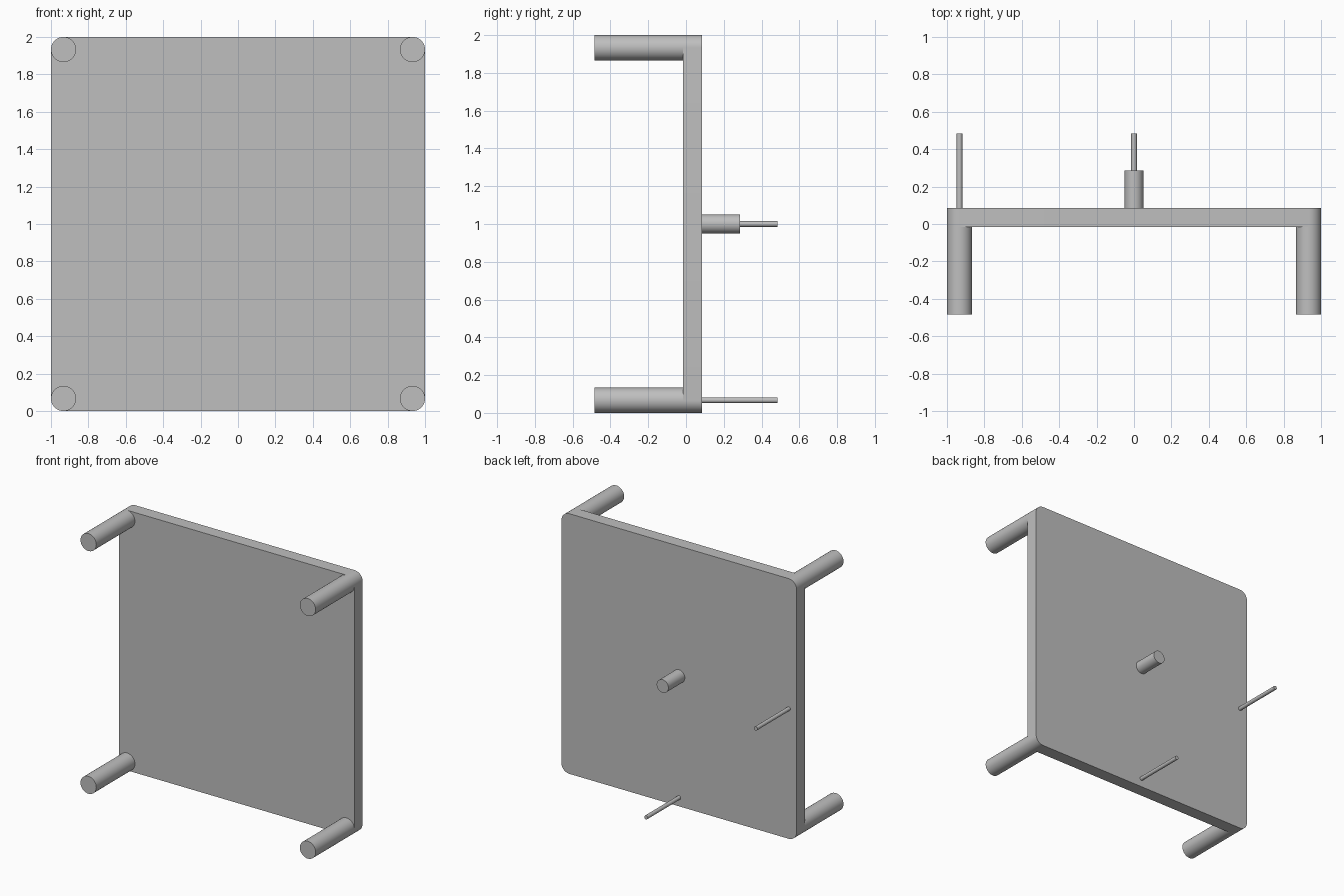
import bpy
import bmesh
from math import radians
from mathutils import Vector

if "Cube" in bpy.data.objects:
    bpy.data.objects.remove(bpy.data.objects["Cube"], do_unlink=True)

GREY = (0.52, 0.52, 0.52, 1)
grey = bpy.data.materials.new("plain grey")
grey.use_nodes = True
grey.diffuse_color = GREY
grey.node_tree.nodes["Principled BSDF"].inputs["Base Color"].default_value = GREY

FRONT, BACK, END = -0.015, 0.085, 0.485
CORNER = 0.067


def finish(obj, name):
    obj.name = name
    obj.data.name = name
    obj.data.materials.append(grey)
    bpy.ops.object.select_all(action="DESELECT")
    obj.select_set(True)
    bpy.context.view_layer.objects.active = obj
    bpy.ops.object.shade_smooth_by_angle(angle=radians(30))


def rod(name, x, z, radius, y0, y1, sides=48):
    """Cylinder running along y."""
    bpy.ops.mesh.primitive_cylinder_add(
        vertices=sides, radius=radius, depth=y1 - y0,
        location=(x, (y0 + y1) / 2, z), rotation=(radians(90), 0, 0))
    finish(bpy.context.object, name)


# Square plate, upright, with its four corners rounded
mesh = bpy.data.meshes.new("plate")
plate = bpy.data.objects.new("plate", mesh)
bpy.context.collection.objects.link(plate)
bm = bmesh.new()
bmesh.ops.create_cube(bm, size=1)
bmesh.ops.scale(bm, vec=Vector((2, BACK - FRONT, 2)), verts=bm.verts)
bmesh.ops.translate(bm, vec=Vector((0, (FRONT + BACK) / 2, 1)), verts=bm.verts)
corners = [e for e in bm.edges if abs(e.verts[0].co.y - e.verts[1].co.y) > 0.01]
bmesh.ops.bevel(bm, geom=corners, offset=CORNER, segments=12, profile=0.5,
                affect="EDGES")
bm.to_mesh(mesh)
bm.free()
finish(plate, "plate")

# Four legs flush with the rounded corners
reach = 1 - CORNER
for side, x in (("right", -reach), ("left", reach)):
    for level, z in (("lower", 1 - reach), ("upper", 1 + reach)):
        rod(f"{level}_{side}_leg", x, z, CORNER, -END, FRONT)

# Hub at the centre of the back, and two thin pins near the edges
rod("centre_hub", 0, 1, 0.05, BACK, 0.285)
rod("lower_pin", 0, 1 - reach, 0.015, BACK, END, 24)
rod("side_pin", -reach, 1, 0.015, BACK, END, 24)
